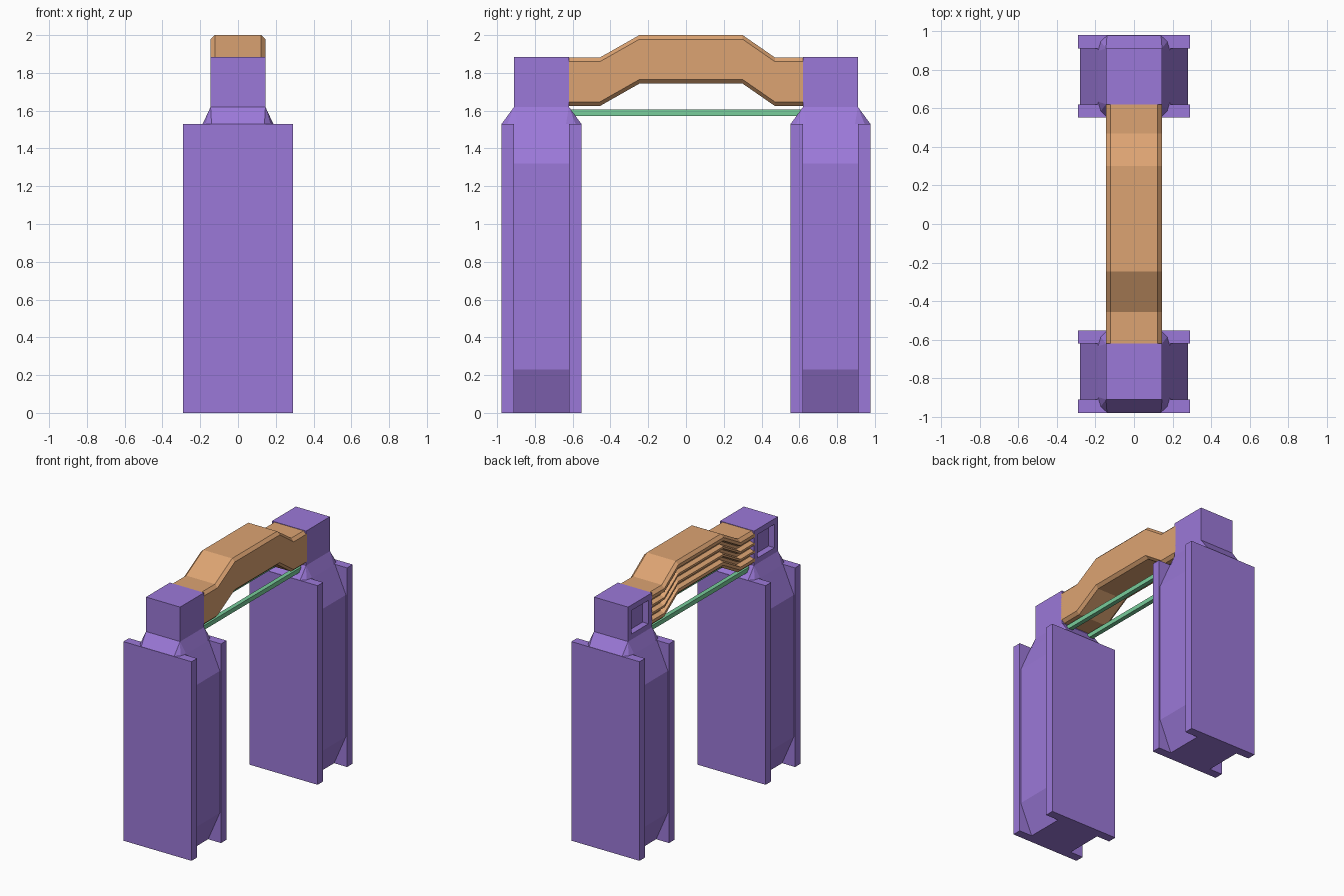
import bpy, bmesh
from mathutils import Vector

if "Cube" in bpy.data.objects:
    bpy.data.objects.remove(bpy.data.objects["Cube"])


def material(name, rgb):
    m = bpy.data.materials.new(name)
    m.diffuse_color = (*rgb, 1)
    m.use_nodes = True
    m.node_tree.nodes["Principled BSDF"].inputs["Base Color"].default_value = m.diffuse_color
    return m


PURPLE = material("purple", (0.33, 0.19, 0.69))
ORANGE = material("orange", (0.72, 0.37, 0.17))
GREEN = material("green", (0.19, 0.61, 0.33))


def finish(bm, name, mat):
    bmesh.ops.recalc_face_normals(bm, faces=bm.faces)
    me = bpy.data.meshes.new(name)
    bm.to_mesh(me)
    bm.free()
    me.materials.append(mat)
    ob = bpy.data.objects.new(name, me)
    bpy.context.collection.objects.link(ob)
    return ob


def loft(rings):
    """Skin a list of equal-length rings of points and cap both ends."""
    bm = bmesh.new()
    vs = [[bm.verts.new(p) for p in r] for r in rings]
    n = len(vs[0])
    for a, b in zip(vs, vs[1:]):
        for i in range(n):
            j = (i + 1) % n
            bm.faces.new((a[i], a[j], b[j], b[i]))
    bm.faces.new(vs[0])
    bm.faces.new(vs[-1])
    return bm


def box_bm(x0, x1, y0, y1, z0, z1):
    return loft([[(x0, y0, z), (x1, y0, z), (x1, y1, z), (x0, y1, z)] for z in (z0, z1)])


def pillar(side, yc):
    # Wide slabs on the front and back of the pillar
    for label, s in (("front", -1), ("back", 1)):
        a, b = sorted((yc + s * 0.145, yc + s * 0.213))
        finish(box_bm(-0.29, 0.29, a, b, 0, 1.53), f"{side}_{label}_slab", PURPLE)

    # Core between the slabs, tapered at the top and bottom
    half = [(0.18, 0), (0.28, 0.23), (0.28, 1.32), (0.187, 1.53)]
    rings = [[(-w, yc - 0.145, z), (w, yc - 0.145, z), (w, yc + 0.145, z), (-w, yc + 0.145, z)]
             for w, z in half]
    finish(loft(rings), f"{side}_core", PURPLE)

    # Faceted neck from the chamfered base to the square head
    bm = bmesh.new()
    corners = [(0.14, 0.211, 1.53), (0.172, 0.18, 1.53), (0.187, 0.13, 1.53), (0.145, 0.145, 1.62)]
    for sx in (-1, 1):
        for sy in (-1, 1):
            for x, y, z in corners:
                bm.verts.new((sx * x, yc + sy * y, z))
    bmesh.ops.convex_hull(bm, input=bm.verts[:])
    bmesh.ops.dissolve_limit(bm, angle_limit=0.01, verts=bm.verts[:], edges=bm.edges[:])
    finish(bm, f"{side}_neck", PURPLE)

    # Head block with a recessed window on its left face
    bm = box_bm(-0.145, 0.145, yc - 0.145, yc + 0.145, 1.62, 1.885)
    bmesh.ops.recalc_face_normals(bm, faces=bm.faces)
    face = min(bm.faces, key=lambda f: f.calc_center_median().x)
    bmesh.ops.inset_individual(bm, faces=[face], thickness=0.06)
    res = bmesh.ops.extrude_discrete_faces(bm, faces=[face])
    bmesh.ops.translate(bm, verts=res["faces"][0].verts[:], vec=Vector((0.05, 0, 0)))
    finish(bm, f"{side}_head", PURPLE)


pillar("front", -0.765)
pillar("back", 0.765)

# Arched beam: chamfered section, with three grooves along the left side
H, C, W = 0.257, 0.022, 0.145
section = [(-W + C, 0), (W - C, 0), (W, C), (W, H - C), (W - C, H), (-W + C, H), (-W, H - C)]
for zc in (0.188, 0.128, 0.068):
    section += [(-W, zc + 0.022), (-W + 0.035, zc + 0.012),
                (-W + 0.035, zc - 0.012), (-W, zc - 0.022)]
section.append((-W, C))
path = [(-0.63, 1.625), (-0.455, 1.625), (-0.247, 1.743),
        (0.3, 1.743), (0.47, 1.625), (0.63, 1.625)]
finish(loft([[(x, y, z0 + z) for x, z in section] for y, z0 in path]), "arched_beam", ORANGE)

# Pair of thin tie bars under the beam
for label, x in (("left", -0.095), ("right", 0.095)):
    finish(box_bm(x - 0.017, x + 0.017, -0.64, 0.64, 1.571, 1.605), f"{label}_tie_bar", GREEN)
